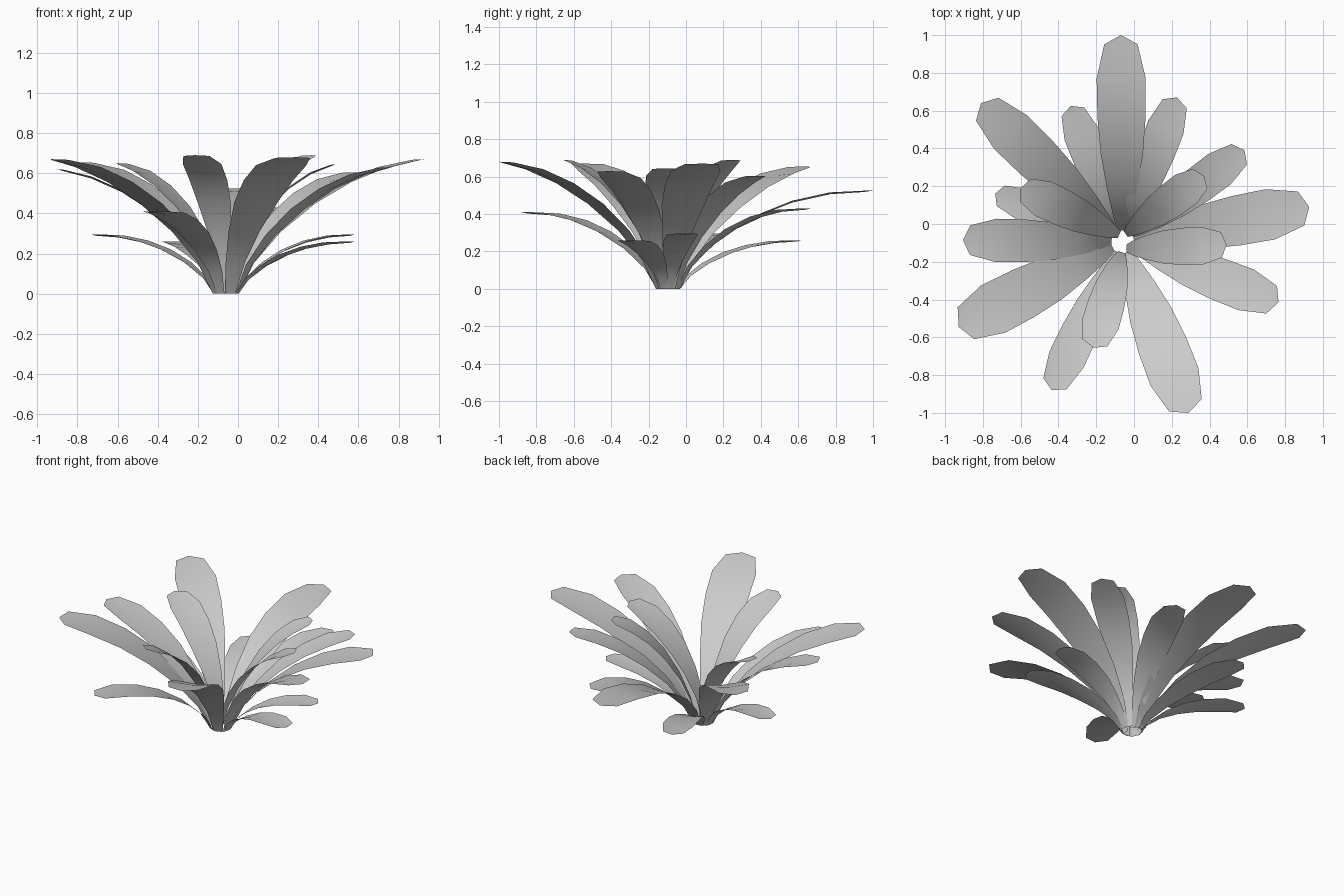
import bpy, bmesh
from mathutils import Vector

if "Cube" in bpy.data.objects:
    bpy.data.objects.remove(bpy.data.objects["Cube"])

# Leaf outline: (fraction along the leaf, fraction of full width)
OUTLINE = [(0, .2), (.15, .38), (.32, .62), (.5, .86), (.67, .98), (.83, 1), (.965, .68)]


def make_leaf(name, tip, width, centre_y, base_radius, bend, lean, crest):
    """Arching leaf: rises with power 'bend', levels off at fraction 'crest'."""
    tip = Vector(tip)
    centre = Vector((-.06, centre_y, 0))
    flat = Vector((tip.x, tip.y, 0)) - centre
    out = flat.normalized()
    side = Vector((-out.y, out.x, 0))
    base = centre + out * base_radius
    reach = flat.length - base_radius

    def spine(s):
        p = base + out * reach * s ** lean
        p.z = tip.z * (1 - (1 - min(1, s / crest)) ** bend)
        return p

    bm = bmesh.new()
    rows = []
    for s, w in OUTLINE:
        p, half = spine(s), side * width * w / 2
        crease = Vector((0, 0, .01 * w * min(1, s * 3)))
        rows.append([bm.verts.new(q) for q in (p - half, p - crease, p + half)])
    for a, b in zip(rows, rows[1:]):
        for i in (0, 1):
            bm.faces.new((a[i], a[i + 1], b[i + 1], b[i]))
    # Blunt point closing the leaf
    end = bm.verts.new(spine(1))
    last = rows[-1]
    bm.faces.new((last[0], last[1], end))
    bm.faces.new((last[1], last[2], end))
    bm.normal_update()
    if sum(f.normal.z for f in bm.faces) < 0:
        bmesh.ops.reverse_faces(bm, faces=bm.faces)
    for f in bm.faces:
        f.smooth = True
    mesh = bpy.data.meshes.new(name)
    bm.to_mesh(mesh)
    bm.free()
    bpy.context.collection.objects.link(bpy.data.objects.new(name, mesh))


# Per whorl: (centre y, base radius, bend, lean, crest), then (tip x, y, z, width)
whorls = {
    "inner_back_leaf": ((-.065, .02, 1.6, 1.4, 1), [
        (.37, .255, .69, .19), (-.6, .19, .65, .2)]),
    "inner_front_leaf": ((-.13, .02, 1.55, 1.5, 1), [
        (.49, -.11, .645, .2), (-.215, -.655, .69, .2)]),
    "outer_leaf": ((-.095, .06, 1.6, 1.35, 1), [
        (.585, .39, .605, .2), (.928, .09, .67, .27),
        (.765, -.415, .63, .23), (.288, -1.0, .68, .27), (-.928, -.545, .67, .28),
        (-.905, -.085, .62, .23), (-.81, .64, .655, .25)]),
    "lower_leaf": ((-.095, .06, 1.75, 1.35, .92), [
        (-.07, 1.0, .525, .26),
        (.228, .67, .43, .2), (-.335, .625, .26, .19), (-.735, .16, .295, .17),
        (-.435, -.88, .41, .2), (.585, -.32, .26, .18), (.585, 0, .295, .17)]),
}
for name, (shape, leaves) in whorls.items():
    for i, (x, y, z, w) in enumerate(leaves, 1):
        make_leaf(f"{name}_{i}", (x, y, z), w, *shape)
